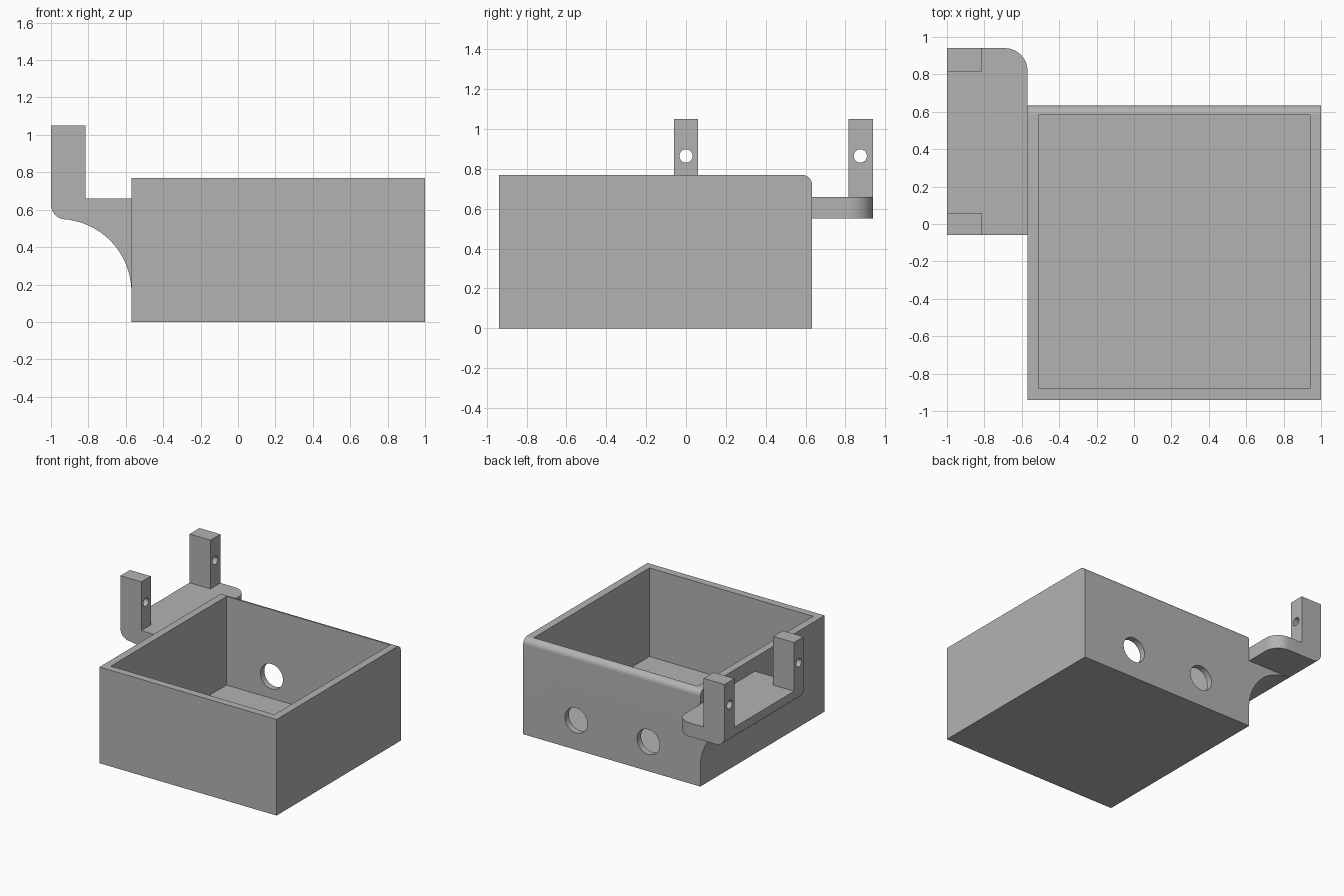
import bpy, bmesh
from math import sin, cos, pi, radians
from mathutils import Vector

default = bpy.data.objects.get("Cube")
if default:
    bpy.data.objects.remove(default, do_unlink=True)

grey = bpy.data.materials.new("plain grey")
grey.use_nodes = True
colour = (0.45, 0.45, 0.45, 1)
grey.diffuse_color = colour
grey.node_tree.nodes["Principled BSDF"].inputs["Base Color"].default_value = colour


def arc(cx, cy, r, start, end, steps=16):
    """Points along a circular arc, angles in degrees."""
    angles = [radians(start + (end - start) * i / steps) for i in range(steps + 1)]
    return [(cx + r * cos(a), cy + r * sin(a)) for a in angles]


def prism(name, outline, axis, low, high):
    """Extrude a 2D outline along the given axis."""
    place = {"x": lambda u, v, w: (w, u, v),
             "y": lambda u, v, w: (u, w, v),
             "z": lambda u, v, w: (u, v, w)}[axis]
    bm = bmesh.new()
    face = bm.faces.new([bm.verts.new(place(u, v, low)) for u, v in outline])
    top = bmesh.ops.extrude_face_region(bm, geom=[face])["geom"]
    moved = [g for g in top if isinstance(g, bmesh.types.BMVert)]
    bmesh.ops.translate(bm, verts=moved, vec=Vector(place(0, 0, high - low)))
    bmesh.ops.recalc_face_normals(bm, faces=bm.faces)
    mesh = bpy.data.meshes.new(name)
    bm.to_mesh(mesh)
    bm.free()
    mesh.materials.append(grey)
    obj = bpy.data.objects.new(name, mesh)
    bpy.context.collection.objects.link(obj)
    return obj


def rect(u0, v0, u1, v1):
    return [(u0, v0), (u1, v0), (u1, v1), (u0, v1)]


def circle(u, v, r):
    return arc(u, v, r, 0, 360, 40)[:-1]


def cut(target, cutters):
    """Subtract the cutters, apply, and remove them."""
    bpy.context.view_layer.objects.active = target
    for cutter in cutters:
        cutter.hide_render = True
        mod = target.modifiers.new("cut", "BOOLEAN")
        mod.operation = "DIFFERENCE"
        mod.solver = "EXACT"
        mod.object = cutter
        bpy.ops.object.modifier_apply(modifier=mod.name)
        bpy.data.objects.remove(cutter, do_unlink=True)


def smooth(obj):
    bpy.ops.object.select_all(action="DESELECT")
    obj.select_set(True)
    bpy.context.view_layer.objects.active = obj
    bpy.ops.object.shade_smooth_by_angle(angle=radians(30))


# Open box with a rounded rear rim
side = [(-0.94, 0), (0.633, 0)] + arc(0.583, 0.72, 0.05, 0, 90) + [(-0.94, 0.77)]
box = prism("open_box", side, "x", -0.57, 1)
cavity = prism("cavity_cutter", rect(-0.51, -0.88, 0.94, 0.583), "z", 0.06, 1)
ports = [prism("port_cutter", circle(x, 0.235, 0.1), "y", 0.5, 0.8)
         for x in (-0.11, 0.53)]
cut(box, [cavity] + ports)
smooth(box)

# Side bracket: shelf, curved gusset and two posts from one profile
profile = ([(-0.57, 0.66), (-0.815, 0.66), (-0.815, 1.05), (-1, 1.05)]
           + arc(-0.92, 0.628, 0.08, 180, 270)
           + arc(-0.96, 0.16, 0.39, 83, 0, 28))
bracket = prism("side_bracket", profile, "y", -0.06, 0.94)
post_gap = prism("gap_cutter", rect(-1.2, 0.66, -0.8, 1.3), "y", 0.06, 0.815)
gusset_end = prism("gusset_cutter", rect(-1.2, -0.1, -0.4, 0.55), "y", 0.633, 1.1)
corner = arc(-0.69, 0.82, 0.12, 0, 90) + [(-0.69, 1.1), (-0.4, 1.1), (-0.4, 0.82)]
shelf_corner = prism("corner_cutter", corner, "z", 0.1, 0.8)
pin_holes = [prism("pin_cutter", circle(y, 0.865, 0.033), "x", -1.2, -0.7)
             for y in (0, 0.875)]
cut(bracket, [post_gap, gusset_end, shelf_corner] + pin_holes)
smooth(bracket)
